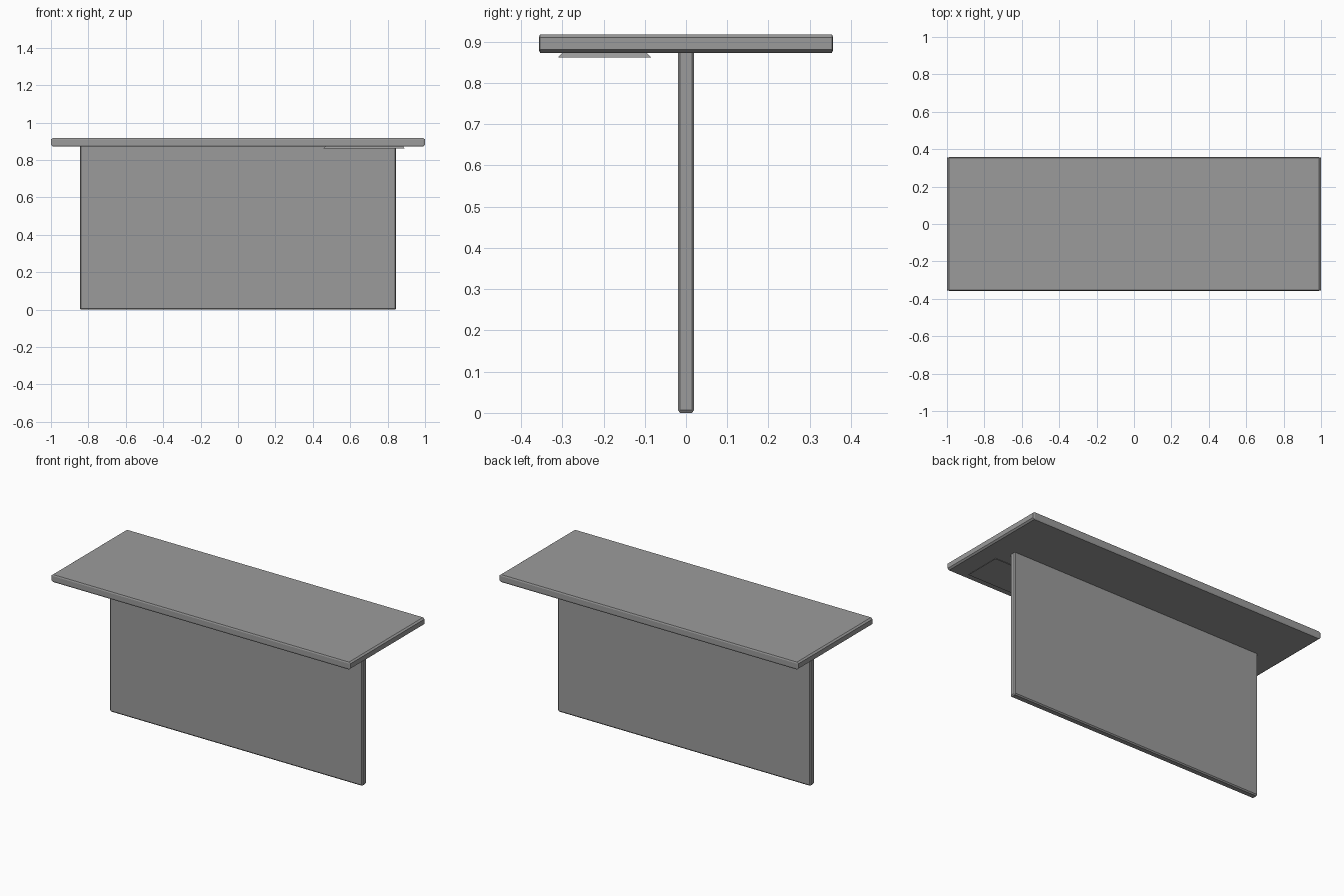
import bpy
import bmesh
from mathutils import Vector

old = bpy.data.objects.get("Cube")
if old:
    bpy.data.objects.remove(old, do_unlink=True)

# Single plain grey finish
grey = bpy.data.materials.new("plain grey")
grey.use_nodes = True
colour = (0.33, 0.33, 0.33, 1.0)
grey.diffuse_color = colour
grey.node_tree.nodes["Principled BSDF"].inputs["Base Color"].default_value = colour


def finish(name, bm):
    bmesh.ops.recalc_face_normals(bm, faces=bm.faces)
    mesh = bpy.data.meshes.new(name)
    bm.to_mesh(mesh)
    bm.free()
    mesh.materials.append(grey)
    obj = bpy.data.objects.new(name, mesh)
    bpy.context.collection.objects.link(obj)
    return obj


def box(low, high):
    low, high = Vector(low), Vector(high)
    bm = bmesh.new()
    bmesh.ops.create_cube(bm, size=1)
    bmesh.ops.scale(bm, vec=high - low, verts=bm.verts)
    bmesh.ops.translate(bm, vec=(low + high) / 2, verts=bm.verts)
    return bm


def chamfered_box(name, low, high, chamfer):
    # Bevel in a space where the chamfer is one unit, then scale back
    bm = box([a / c for a, c in zip(low, chamfer)], [b / c for b, c in zip(high, chamfer)])
    bmesh.ops.bevel(bm, geom=bm.edges[:], offset=1, segments=1, affect='EDGES', profile=0.5)
    bmesh.ops.scale(bm, vec=chamfer, verts=bm.verts)
    return finish(name, bm)


# Table top and the central upright panel
chamfered_box("table_top", (-1, -0.357, 0.873), (1, 0.357, 0.918), (0.01, 0.003, 0.008))
chamfered_box("support_panel", (-0.845, -0.02, 0), (0.845, 0.02, 0.885), (0.005, 0.006, 0.007))

# Thin plate under the top, tapering upwards
plate = box((0.457, -0.31, 0.862), (0.892, -0.085, 0.875))
centre = Vector((0.6745, -0.1975, 0))
for v in plate.verts:
    if v.co.z > 0.87:
        v.co.x -= 0.012 if v.co.x > centre.x else -0.012
        v.co.y -= 0.012 if v.co.y > centre.y else -0.012
finish("underside_plate", plate)
